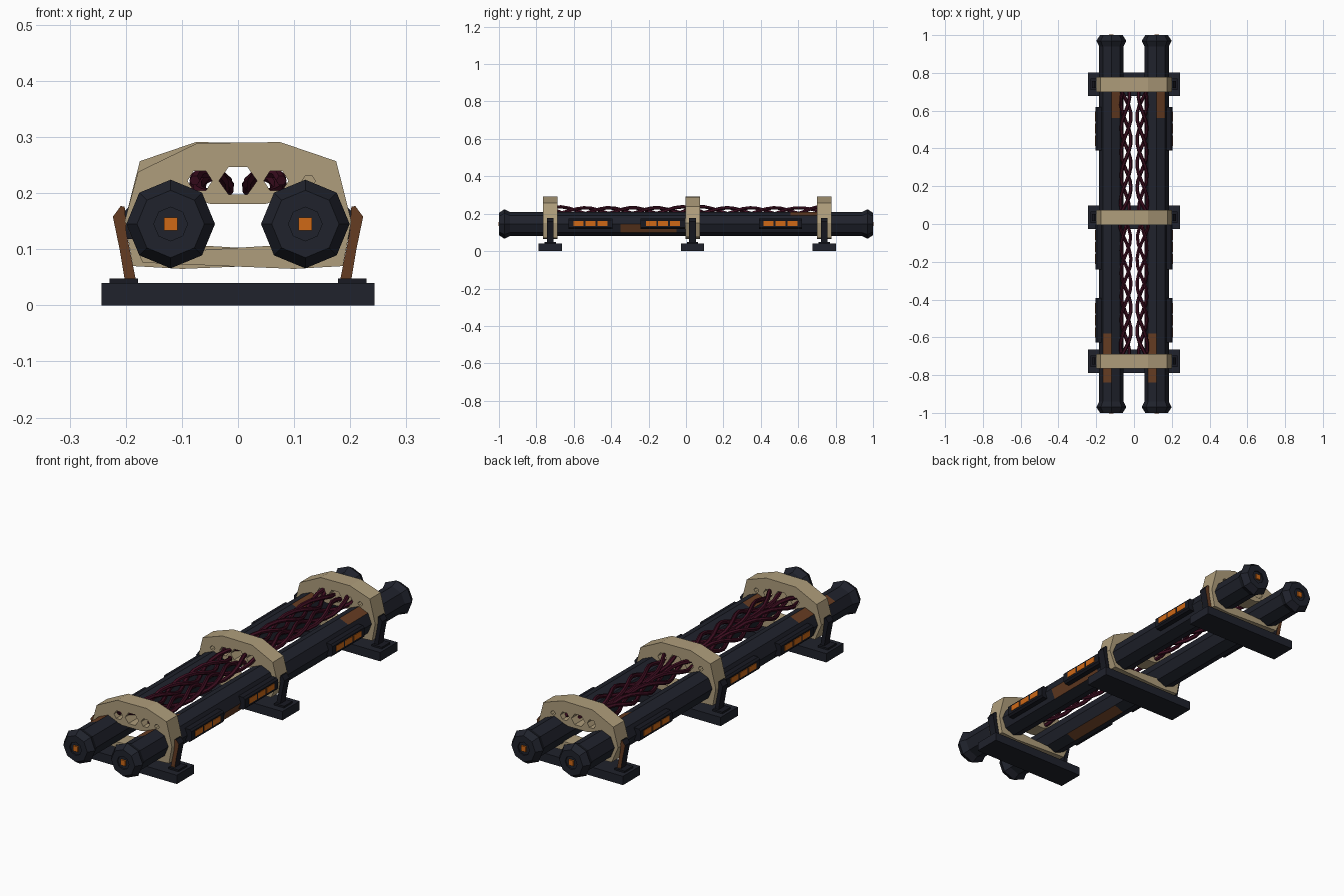
import bpy, bmesh, math

if "Cube" in bpy.data.objects:
    bpy.data.objects.remove(bpy.data.objects["Cube"])

def material(name, rgb):
    m = bpy.data.materials.new(name)
    m.diffuse_color = (*rgb, 1)
    m.use_nodes = True
    m.node_tree.nodes["Principled BSDF"].inputs["Base Color"].default_value = m.diffuse_color
    return m

DARK = material("dark_steel", (0.014, 0.016, 0.025))
BLACK = material("black_steel", (0.009, 0.010, 0.016))
BONE = material("bone", (0.43, 0.34, 0.20))
MAROON = material("maroon_cable", (0.045, 0.004, 0.014))
ORANGE = material("orange_glow", (0.62, 0.14, 0.008))
RUST = material("rust", (0.13, 0.045, 0.016))

def add(name, mesh, *mats):
    ob = bpy.data.objects.new(name, mesh)
    bpy.context.collection.objects.link(ob)
    for m in mats:
        mesh.materials.append(m)
    return ob

def curve_mesh(cu):
    """Turn a curve into a clean mesh."""
    tmp = bpy.data.objects.new("tmp", cu)
    bpy.context.collection.objects.link(tmp)
    me = bpy.data.meshes.new_from_object(tmp.evaluated_get(bpy.context.evaluated_depsgraph_get()))
    bpy.data.objects.remove(tmp)
    me.materials.clear()
    bm = bmesh.new()
    bm.from_mesh(me)
    bmesh.ops.remove_doubles(bm, verts=bm.verts, dist=1e-5)
    bmesh.ops.recalc_face_normals(bm, faces=bm.faces)
    for f in bm.faces:
        f.smooth = False
        f.material_index = 0
    bm.to_mesh(me)
    bm.free()
    return me

def spline(cu, pts, closed):
    s = cu.splines.new('POLY')
    s.points.add(len(pts) - 1)
    for p, c in zip(s.points, pts):
        p.co = (*c, 1)
    s.use_cyclic_u = closed

def prism(name, loops, y, width, *mats):
    """Front profile (x, z) with optional holes, given depth along y."""
    cu = bpy.data.curves.new(name, 'CURVE')
    cu.dimensions = '2D'
    cu.fill_mode = 'BOTH'
    cu.extrude = width / 2
    for lp in loops:
        spline(cu, [(x, z, 0) for x, z in lp], True)
    me = curve_mesh(cu)
    for v in me.vertices:
        x, z, d = v.co
        v.co = (x, y - d, z)
    return add(name, me, *mats)

def rect(x0, x1, z0, z1):
    return [(x0, z0), (x1, z0), (x1, z1), (x0, z1)]

def flip(loop, s):
    return [(s * x, z) for x, z in loop]

def hexagon(cx, cz, rx, rz):
    return [(cx + rx * math.cos(k * math.pi / 3), cz + rz * math.sin(k * math.pi / 3)) for k in range(6)]

PX, PZ = 0.12, 0.145

# octagonal pipes with flared end caps; rust = (facet, y0, y1)
def pipe(name, cx, rust):
    cuts = sorted({y for r in rust for y in r[1:]})
    half = [(0.030, 0.994), (0.030, 1.0), (0.060, 1.0), (0.079, 0.97), (0.064, 0.94)]
    prof = [(r, -y) for r, y in half] + [(0.064, y) for y in cuts] + [(r, y) for r, y in half[::-1]]
    bm = bmesh.new()
    rings = [[bm.verts.new((cx + r * math.cos(k * math.pi / 4), y, PZ + r * math.sin(k * math.pi / 4)))
              for k in range(8)] for r, y in prof]
    for a, b in zip(rings, rings[1:]):
        mid = (a[0].co.y + b[0].co.y) / 2
        for k in range(8):
            f = bm.faces.new((a[k], a[(k + 1) % 8], b[(k + 1) % 8], b[k]))
            f.material_index = int(any(k == r[0] and r[1] < mid < r[2] for r in rust))
    bm.faces.new(rings[0])
    bm.faces.new(rings[-1])
    bmesh.ops.recalc_face_normals(bm, faces=bm.faces)
    me = bpy.data.meshes.new(name)
    bm.to_mesh(me)
    bm.free()
    add(name, me, DARK, RUST)

pipe("left_pipe", -PX, [(2, -0.84, -0.58), (1, 0.56, 0.70), (6, -0.55, -0.22), (4, 0.42, 0.58)])
pipe("right_pipe", PX, [(2, -0.84, -0.58), (1, 0.56, 0.70), (7, -0.35, -0.05)])

# glowing squares in the pipe ends
for s in (-1, 1):
    for e in (-1, 1):
        prism("end_light", [rect(s * PX - 0.012, s * PX + 0.012, PZ - 0.012, PZ + 0.012)], e * 0.998, 0.008, ORANGE)

# side panels with three light slots each
for s in (-1, 1):
    for y, length in ((-0.51, 0.235), (-0.122, 0.24), (0.505, 0.23)):
        prism("side_panel", [flip([(0.165, 0.118), (0.196, 0.118), (0.204, 0.126), (0.204, 0.166),
                                   (0.196, 0.174), (0.165, 0.174)], s)], y, length, BLACK)
        for k in (-1, 0, 1):
            prism("panel_light", [flip(rect(0.200, 0.206, 0.135, 0.160), s)], y + k * 0.064, 0.054, ORANGE)

# bone clamps around both pipes, with cable holes in the crown
outer = [(-0.202, 0.15), (-0.178, 0.238), (-0.073, 0.289), (0.075, 0.291), (0.175, 0.257),
         (0.202, 0.15), (0.187, 0.070), (0.10, 0.065), (-0.17, 0.076)]
inner = [(-0.14, 0.094), (0.07, 0.107), (0.14, 0.105), (0.14, 0.17), (0.08, 0.19),
         (0.05, 0.181), (-0.05, 0.181), (-0.08, 0.19), (-0.14, 0.17)]
holes = [hexagon(0, 0.222, 0.034, 0.028), hexagon(-0.068, 0.222, 0.022, 0.02),
         hexagon(0.068, 0.222, 0.022, 0.02), hexagon(0.126, 0.222, 0.012, 0.010)]
strut = [(0.181, 0.04), (0.201, 0.04), (0.211, 0.10), (0.223, 0.158), (0.209, 0.177), (0.202, 0.176), (0.199, 0.13)]
for n, y in enumerate((-0.726, 0.035, 0.739)):
    m = -1 if n == 1 else 1
    prism("clamp", [flip(lp, m) for lp in [outer, inner] + holes], y, 0.078, BONE)
    # foot slab, foot plates and leaning struts
    prism("foot_slab", [rect(-0.243, 0.243, 0, 0.04)], y, 0.124, DARK)
    for s in (-1, 1):
        prism("foot_plate", [flip(rect(0.178, 0.229, 0.038, 0.048), s)], y, 0.06, BLACK)
        ob = prism("strut", [flip(strut, s)], y, 0.037, BLACK, RUST)
        for f in ob.data.polygons:
            # rusted end-facing sides on the outer supports
            if n != 1 and f.normal.y * (n - 1) > 0.9:
                f.material_index = 1

# two twisted cable bundles, three strands each
for s in (-1, 1):
    for strand in range(3):
        cu = bpy.data.curves.new("cable", 'CURVE')
        cu.dimensions = '3D'
        cu.bevel_depth = 0.0095
        cu.bevel_resolution = 1
        cu.use_fill_caps = True
        pts = []
        for i in range(38):
            y = -0.75 + 1.5 * i / 37
            a = 2 * math.pi * (y / 0.38 + strand / 3)
            near = max(0, 1 - min(abs(y - c) for c in (-0.726, 0.035, 0.739)) / 0.12)
            pts.append((s * (0.042 + 0.012 * near + 0.026 * math.cos(a)), y,
                        0.211 + 0.010 * near + 0.021 * math.sin(a)))
        spline(cu, pts, False)
        add("cable", curve_mesh(cu), MAROON)
